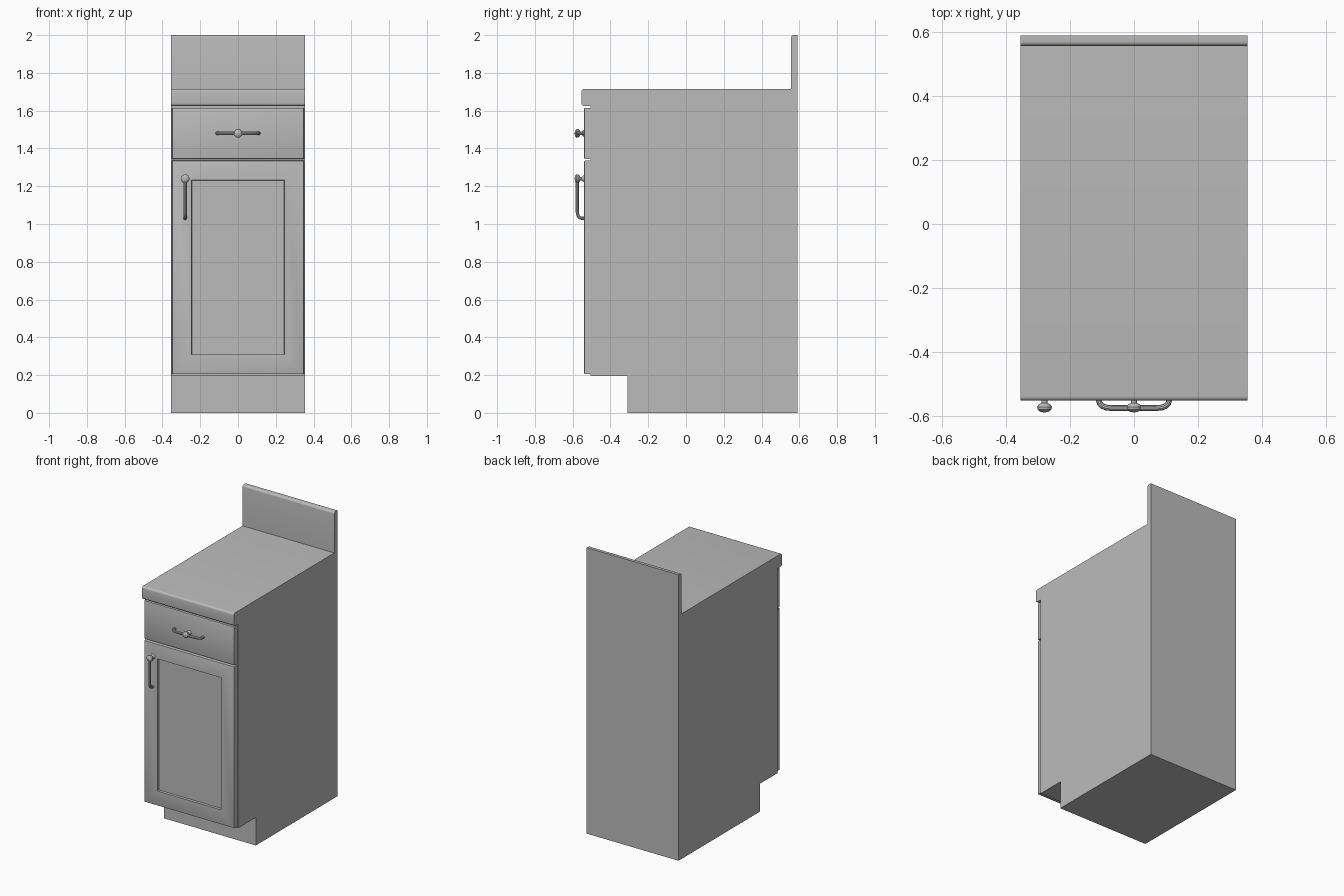
import bpy, bmesh, math
from mathutils import Matrix, Vector

if "Cube" in bpy.data.objects:
    bpy.data.objects.remove(bpy.data.objects["Cube"])

grey = bpy.data.materials.new("plain grey")
grey.use_nodes = True
colour = (0.5, 0.5, 0.5, 1)
grey.diffuse_color = colour
grey.node_tree.nodes["Principled BSDF"].inputs["Base Color"].default_value = colour

HALF = 0.355      # half width of the cabinet
FRAME = -0.505    # front of the carcass
FACE = -0.54      # front of the door and drawer


def finish(name, bm, smooth=True):
    bmesh.ops.recalc_face_normals(bm, faces=bm.faces)
    mesh = bpy.data.meshes.new(name)
    bm.to_mesh(mesh)
    bm.free()
    mesh.materials.append(grey)
    obj = bpy.data.objects.new(name, mesh)
    bpy.context.collection.objects.link(obj)
    if smooth:
        shade(obj)
    return obj


def shade(obj):
    bpy.ops.object.select_all(action='DESELECT')
    obj.select_set(True)
    bpy.context.view_layer.objects.active = obj
    bpy.ops.object.shade_smooth_by_angle(angle=math.radians(35))


def extrude_side(name, profile, rounded):
    """Extrude a (y, z) outline across the width, rounding the listed corners."""
    bm = bmesh.new()
    face = bm.faces.new([bm.verts.new((-HALF, y, z)) for y, z in profile])
    out = bmesh.ops.extrude_face_region(bm, geom=[face])
    moved = [v for v in out["geom"] if isinstance(v, bmesh.types.BMVert)]
    bmesh.ops.translate(bm, verts=moved, vec=(2 * HALF, 0, 0))
    corners = [Vector(profile[i]) for i in rounded]
    edges = [e for e in bm.edges
             if abs(e.verts[0].co.x - e.verts[1].co.x) > HALF
             and any((e.verts[0].co.yz - c).length < 1e-4 for c in corners)]
    bmesh.ops.bevel(bm, geom=edges, offset=0.014, segments=5, profile=0.5, affect='EDGES')
    return finish(name, bm)


def front_plate(name, low, high, border=0):
    """Slab on the carcass front with eased edges and an optional sunk panel."""
    bm = bmesh.new()
    size = (2 * HALF - 0.012, FRAME - FACE, high - low)
    place = Matrix.Translation((0, (FRAME + FACE) / 2, (low + high) / 2))
    bmesh.ops.create_cube(bm, size=1, matrix=place @ Matrix.Diagonal((*size, 1)))
    front = min(bm.faces, key=lambda f: f.calc_center_median().y)
    bmesh.ops.bevel(bm, geom=list(front.edges), offset=0.006, segments=2,
                    profile=0.5, affect='EDGES')
    if border:
        front = min(bm.faces, key=lambda f: f.calc_center_median().y)
        bmesh.ops.inset_region(bm, faces=[front], thickness=border - 0.006)
        bmesh.ops.inset_region(bm, faces=[front], thickness=0.003, depth=-0.015)
    return finish(name, bm)


def knob(name, x, z):
    """Turned knob: flared foot, thin stem and rounded head."""
    outline = [(0, 0), (0.017, 0), (0.016, 0.005), (0.009, 0.012), (0.009, 0.02),
               (0.018, 0.024), (0.023, 0.032), (0.022, 0.04), (0.015, 0.047), (0, 0.05)]
    bm = bmesh.new()
    verts = [bm.verts.new((x + r, FACE - d, z)) for r, d in outline]
    edges = [bm.edges.new(pair) for pair in zip(verts, verts[1:])]
    bmesh.ops.spin(bm, geom=verts + edges, cent=(x, 0, z), axis=(0, 1, 0),
                   angle=math.tau, steps=24)
    bmesh.ops.remove_doubles(bm, verts=bm.verts, dist=1e-5)
    return finish(name, bm)


def rod(name, points):
    """Round bar swept along a path."""
    curve = bpy.data.curves.new(name, 'CURVE')
    curve.dimensions = '3D'
    curve.bevel_depth = 0.009
    curve.bevel_resolution = 3
    curve.use_fill_caps = True
    spline = curve.splines.new('POLY')
    spline.points.add(len(points) - 1)
    for point, co in zip(spline.points, points):
        point.co = (*co, 1)
    curve.materials.append(grey)
    obj = bpy.data.objects.new(name, curve)
    bpy.context.collection.objects.link(obj)
    bpy.ops.object.select_all(action='DESELECT')
    obj.select_set(True)
    bpy.context.view_layer.objects.active = obj
    bpy.ops.object.convert(target='MESH')
    shade(bpy.context.view_layer.objects.active)


# Carcass with toe recess
extrude_side("cabinet_body", [(-0.31, 0), (0.59, 0), (0.59, 1.625), (FRAME, 1.625),
                              (FRAME, 0.195), (-0.31, 0.195)], [])

# Worktop with raised back
extrude_side("worktop", [(-0.553, 1.625), (0.59, 1.625), (0.59, 2), (0.557, 2),
                         (0.557, 1.715), (-0.553, 1.715)], [0, 3, 5])

# Drawer front and framed door
front_plate("drawer_front", 1.345, 1.615)
front_plate("door", 0.205, 1.335, border=0.143)

# Pulls: the end bend is shared, measured as (distance along, depth)
bend = [(0.11, 0), (0.11, 0.012), (0.107, 0.022), (0.1, 0.029), (0.088, 0.034), (0.07, 0.036)]
pull_z, knob_x, knob_z = 1.48, -0.28, 1.24
left = [(-a, FACE - d, pull_z) for a, d in bend]
right = [(a, FACE - d, pull_z) for a, d in reversed(bend)]
rod("drawer_pull", left + right)
knob("drawer_knob", 0, pull_z)

rod("door_pull", [(knob_x, FACE - d, knob_z - 0.1 - a) for a, d in bend]
    + [(knob_x, FACE - 0.036, knob_z)])
knob("door_knob", knob_x, knob_z)
